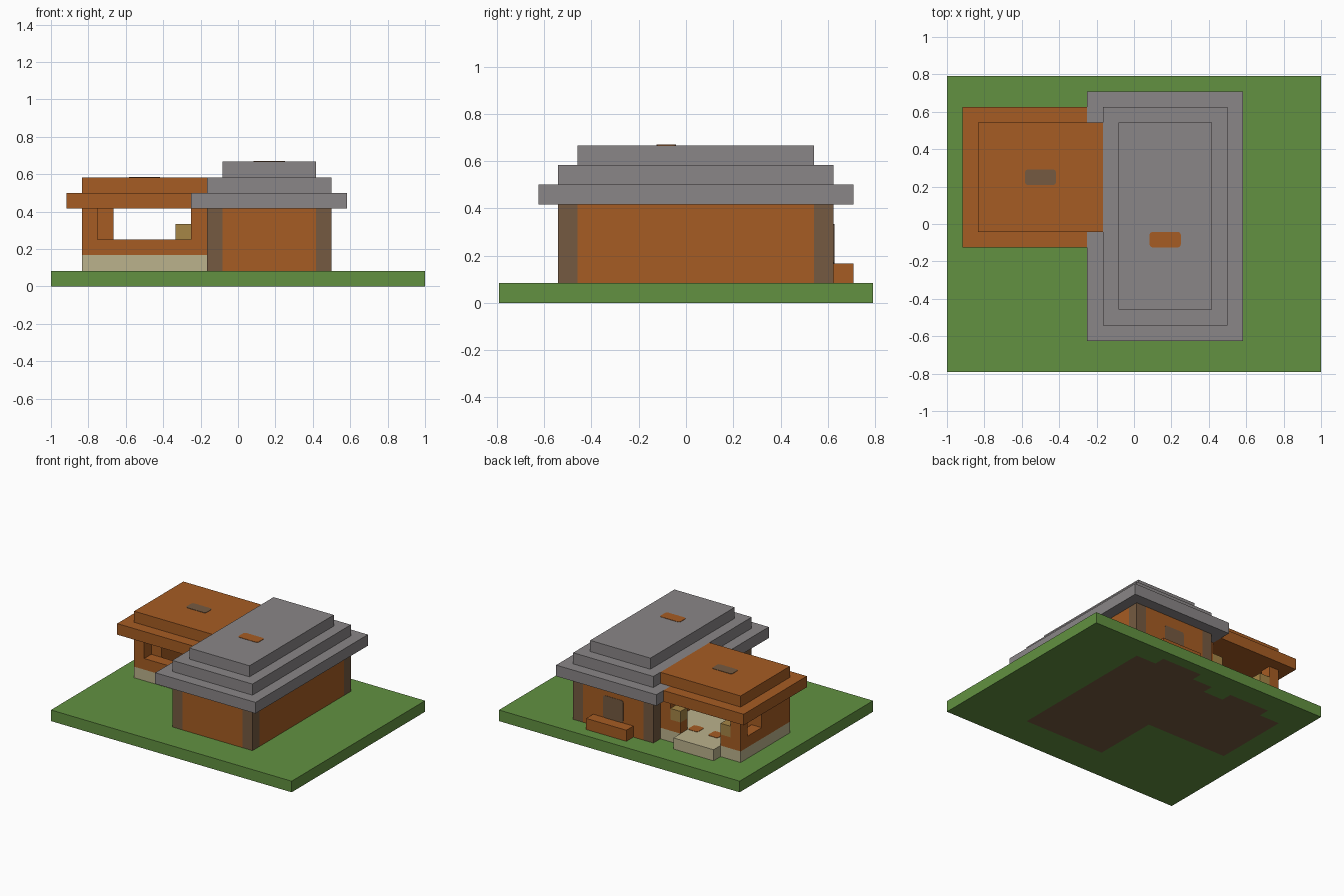
import bpy, bmesh

U = 1 / 12            # one building block
NX, NY = 24, 19       # plot size in blocks

cube = bpy.data.objects.get("Cube")
if cube:
    bpy.data.objects.remove(cube, do_unlink=True)


def material(name, rgb):
    def linear(c):
        c /= 255
        return c / 12.92 if c <= 0.04045 else ((c + 0.055) / 1.055) ** 2.4
    m = bpy.data.materials.new(name)
    m.use_nodes = True
    col = (*[linear(c) for c in rgb], 1)
    m.diffuse_color = col
    m.node_tree.nodes["Principled BSDF"].inputs["Base Color"].default_value = col
    return m


GREEN = material("grass green", (98, 145, 65))
ORANGE = material("burnt orange", (166, 92, 35))
GREY = material("roof grey", (138, 134, 135))
BROWN = material("timber brown", (117, 90, 65))
BEIGE = material("stone beige", (187, 178, 140))
TAN = material("lamp tan", (166, 134, 70))


def finish(name, bm, *mats):
    bmesh.ops.recalc_face_normals(bm, faces=bm.faces)
    me = bpy.data.meshes.new(name)
    bm.to_mesh(me)
    bm.free()
    for m in mats:
        me.materials.append(m)
    ob = bpy.data.objects.new(name, me)
    bpy.context.collection.objects.link(ob)
    return ob


def block(name, x, y, z, mat, round_axis=None):
    """Box between block indices; edges along round_axis can be softened."""
    lo = [x[0] * U - NX * U / 2, y[0] * U - NY * U / 2, z[0] * U]
    size = [(r[1] - r[0]) * U for r in (x, y, z)]
    bm = bmesh.new()
    bmesh.ops.create_cube(bm, size=1)
    for v in bm.verts:
        v.co = [lo[i] + (v.co[i] + 0.5) * size[i] for i in range(3)]
    if round_axis is not None:
        edges = [e for e in bm.edges
                 if abs((e.verts[0].co - e.verts[1].co)[round_axis]) > 1e-5]
        bmesh.ops.bevel(bm, geom=edges, offset=0.015, segments=2,
                        profile=0.5, affect='EDGES')
    return finish(name, bm, mat)


# Plot with the building's footprint showing on its underside
footprint = [((10, 18), (3, 17)), ((2, 10), (9, 16)),
             ((4, 8), (16, 17)), ((12, 16), (17, 18))]
bm = bmesh.new()
bmesh.ops.create_grid(bm, x_segments=NX, y_segments=NY, size=0.5)
for v in bm.verts:
    v.co.x *= NX * U
    v.co.y *= NY * U
base = list(bm.faces)
top = bmesh.ops.extrude_face_region(bm, geom=base, use_keep_orig=True)["geom"]
bmesh.ops.translate(bm, vec=(0, 0, U),
                    verts=[g for g in top if isinstance(g, bmesh.types.BMVert)])
for f in bm.faces:
    c = f.calc_center_median()
    i, j = c.x / U + NX / 2, c.y / U + NY / 2
    if c.z < U / 4 and any(x[0] < i < x[1] and y[0] < j < y[1] for x, y in footprint):
        f.material_index = 1
bmesh.ops.recalc_face_normals(bm, faces=bm.faces)
bmesh.ops.dissolve_limit(bm, angle_limit=0.01, verts=bm.verts, edges=bm.edges,
                         delimit={'MATERIAL'})
finish("ground", bm, GREEN, BROWN)

# Main house: walls, corner posts and stepped roof
block("house_long_walls", (10, 18), (4, 16), (1, 5), ORANGE)
block("house_end_walls", (11, 17), (3, 17), (1, 5), ORANGE)
for i in (10, 17):
    for j in (3, 16):
        block("corner_post", (i, i + 1), (j, j + 1), (1, 5), BROWN)
for s in range(3):
    block("house_roof_step", (9 + s, 19 - s), (2 + s, 18 - s), (5 + s, 6 + s), GREY)
block("house_roof_patch", (13, 15), (8, 9), (8, 8.03), ORANGE, 2)
block("back_window", (13, 15), (17, 17.03), (2, 4), BROWN, 1)
block("bench", (12, 16), (17, 18), (1, 2), ORANGE)

# Wing: floor, step and stepped roof
block("wing_floor", (2, 10), (9, 16), (1, 2), BEIGE)
block("wing_step", (4, 8), (16, 17), (1, 2), BEIGE)
block("wing_roof_eaves", (1, 9), (8, 17), (5, 6), ORANGE)
block("wing_roof_top", (2, 10), (9, 16), (6, 7), ORANGE)
block("wing_roof_patch", (5, 7), (12, 13), (7, 7.03), BROWN, 2)

# Wing walls around the front window, side window and back opening
block("wing_front_sill", (3, 9), (9, 10), (2, 3), ORANGE)
block("wing_front_jamb", (9, 10), (9, 10), (2, 5), ORANGE)
block("wing_side_wall", (2, 3), (9, 13), (2, 5), ORANGE)
block("wing_side_sill", (2, 3), (13, 15), (2, 3), ORANGE)
block("wing_back_pillar", (2, 3), (15, 16), (2, 5), ORANGE)
block("wing_back_jamb", (9, 10), (15, 16), (2, 5), ORANGE)
block("cupboard", (3, 4), (10, 13), (2, 5), ORANGE)

# Lamp stands beside the entrance and mats on the floor
for i in (3, 8):
    block("lamp_stand", (i, i + 1), (15, 16), (2, 3), ORANGE)
    block("lamp", (i, i + 1), (15, 16), (3, 4), TAN)
for i in (5, 7):
    block("floor_mat", (i, i + 1), (14, 15), (2, 2.03), ORANGE, 2)
